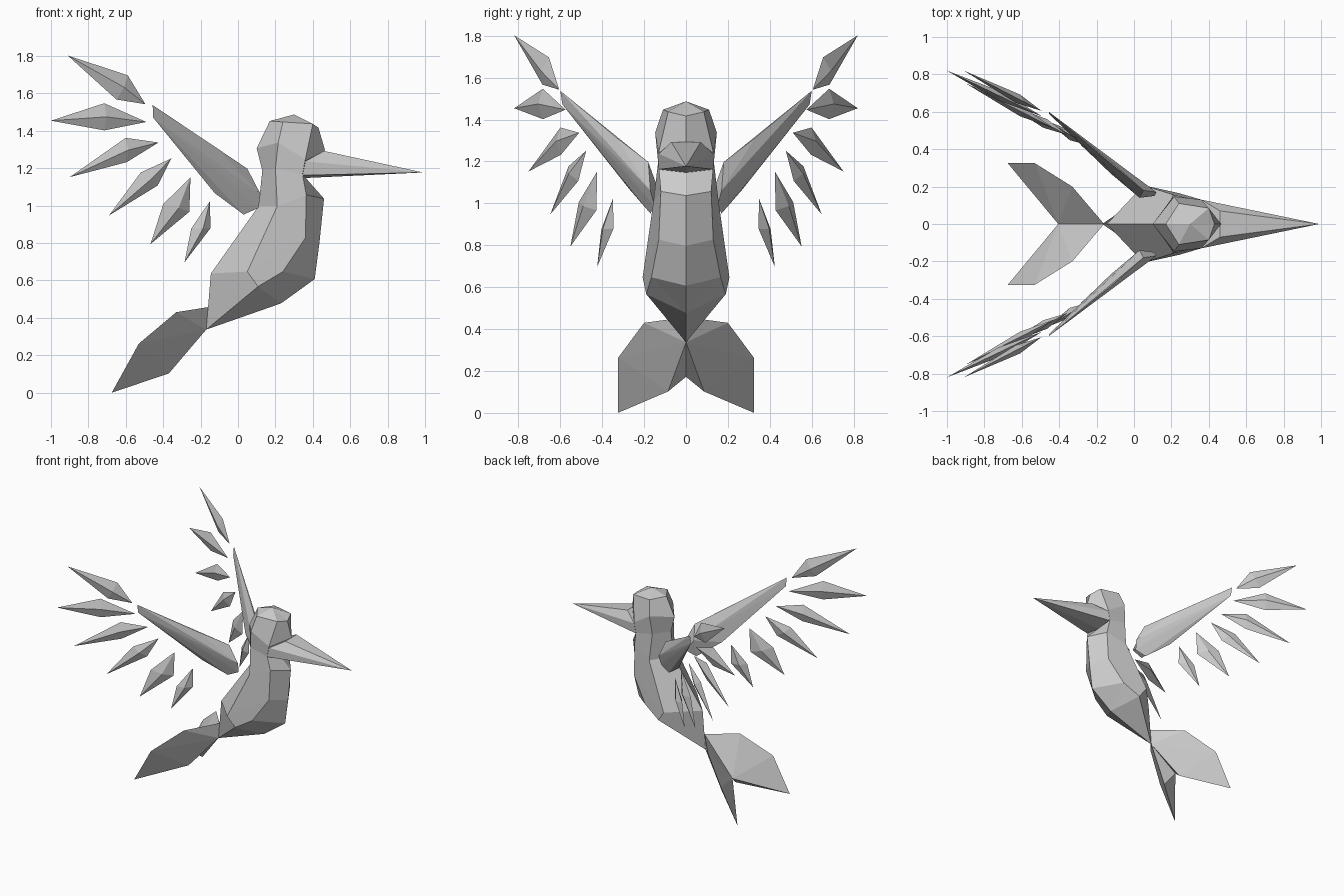
import bpy, bmesh
from mathutils import Vector

if "Cube" in bpy.data.objects:
    bpy.data.objects.remove(bpy.data.objects["Cube"])


def finish(name, bm):
    bmesh.ops.recalc_face_normals(bm, faces=bm.faces[:])
    me = bpy.data.meshes.new(name)
    bm.to_mesh(me)
    bm.free()
    ob = bpy.data.objects.new(name, me)
    bpy.context.collection.objects.link(ob)
    return ob


def hull(name, pts):
    """Faceted solid around a few points."""
    bm = bmesh.new()
    vs = [bm.verts.new(p) for p in pts]
    bmesh.ops.convex_hull(bm, input=vs)
    loose = [v for v in bm.verts if not v.link_faces]
    bmesh.ops.delete(bm, geom=loose, context='VERTS')
    return finish(name, bm)


def pair(name, pts):
    """Same solid on both sides of the body."""
    for side, s in (("left", 1), ("right", -1)):
        hull(f"{side}_{name}", [(x, y * s, z) for x, y, z in pts])


# Body and head: half rings from back ridge to breast keel, mirrored in y
crown, rump, belly = (.30, 0, 1.49), (-.17, 0, .34), (.23, 0, .48)
hip = (.107, .19, .57)
rings = [
    [crown] * 4,
    [(.17, 0, 1.455), (.24, .11, 1.45), (.40, .085, 1.44), (.43, 0, 1.42)],
    [(.10, 0, 1.31), (.215, .147, 1.34), (.36, .13, 1.25), (.465, 0, 1.30)],
    [(.13, 0, 1.19), (.20, .133, 1.20), (.345, .13, 1.17), (.35, 0, 1.15)],
    [(.11, 0, 1.0), (.21, .157, 1.0), (.365, .12, 1.06), (.46, 0, 1.04)],
    [(-.145, 0, .64), (.05, .207, .65), (.36, .13, .83), (.435, 0, .80)],
    [rump, hip, (.24, .165, .65), (.41, 0, .61)],
    [rump, hip, belly, belly],
    [rump] * 4,
]
bm = bmesh.new()
for s in (1, -1):
    verts = {}
    for r in rings:
        for x, y, z in r:
            if (x, y, z) not in verts:
                verts[(x, y, z)] = bm.verts.new((x, y * s, z))
    for a, b in zip(rings, rings[1:]):
        for i in range(3):
            loop = list(dict.fromkeys((a[i], a[i + 1], b[i + 1], b[i])))
            if len(loop) > 2:
                bm.faces.new([verts[p] for p in loop])
bmesh.ops.remove_doubles(bm, verts=bm.verts[:], dist=1e-4)
finish("body", bm)

# Beak
base = [(.345, .13, 1.165), (.36, .13, 1.24), (.46, .07, 1.295)]
hull("beak", [(x, y * s, z) for s in (1, -1) for x, y, z in base]
     + [(.35, 0, 1.15), (.99, 0, 1.18)])

# Wing arms
pair("wing_arm", [
    (-.456, .6, 1.54), (-.455, .59, 1.475), (-.12, .33, 1.315),
    (.05, .18, 1.20), (.12, .17, 1.065), (.11, .15, .99), (.03, .17, .955),
    (-.125, .27, 1.07), (0, .245, 1.11), (.03, .14, 1.09)])

# Wing feathers: root and tip (x, y, z), then two side corners (x, z)
feathers = [
    ((-.495, .605, 1.545), (-.91, .82, 1.805), (-.59, 1.70), (-.65, 1.57)),
    ((-.49, .575, 1.45), (-1.0, .82, 1.457), (-.715, 1.55), (-.715, 1.405)),
    ((-.425, .51, 1.34), (-.90, .752, 1.155), (-.60, 1.365), (-.595, 1.235)),
    ((-.356, .476, 1.255), (-.69, .648, .95), (-.52, 1.18), (-.43, 1.11)),
    ((-.254, .424, 1.155), (-.468, .552, .797), (-.40, 1.01), (-.26, .97)),
    ((-.15, .348, 1.027), (-.286, .424, .70), (-.25, .88), (-.147, .882)),
]
for i, (root, tip, c1, c2) in enumerate(feathers, 1):
    slope = (tip[1] - root[1]) / (tip[0] - root[0])
    corners = [Vector((x, root[1] + slope * (x - root[0]), z)) for x, z in (c1, c2)]
    mid = (corners[0] + corners[1]) / 2
    n = Vector((-slope, 1, 0)).normalized() * .025
    pair(f"wing_feather_{i}", [root, tip, *corners, mid + n, mid - n])

# Tail blades
pair("tail_blade", [
    (-.17, 0, .34), (-.16, 0, .46), (-.33, .2, .433), (-.53, .325, .265),
    (-.675, .325, .003), (-.37, .086, .105), (-.405, 0, .175)])
bpy.context.view_layer.update()
low = min(v.co.z for o in bpy.data.objects for v in o.data.vertices)
for o in bpy.data.objects:
    o.location.z = -low
